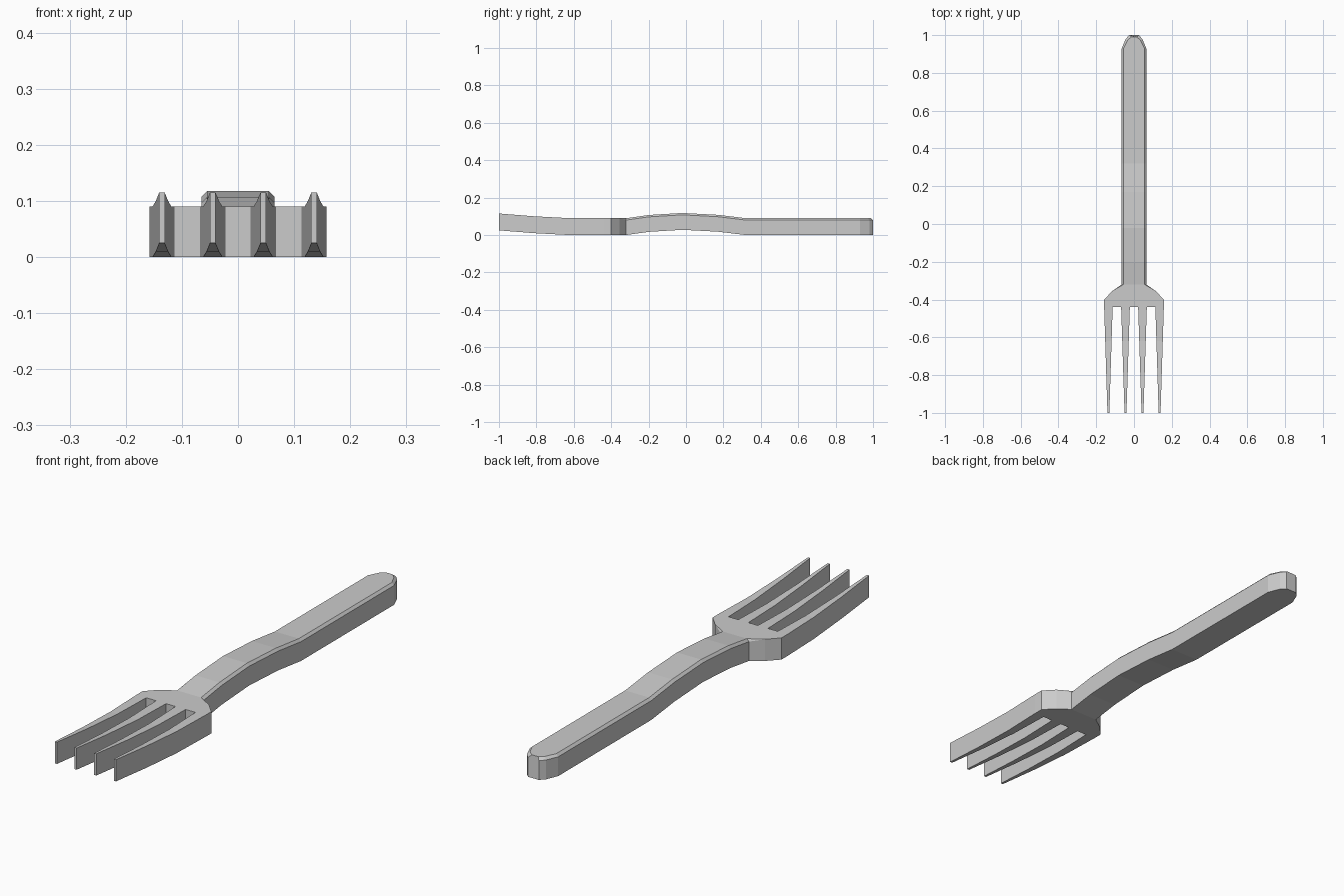
import bpy, bmesh

if "Cube" in bpy.data.objects:
    bpy.data.objects.remove(bpy.data.objects["Cube"])

H = 0.09        # thickness
bm = bmesh.new()


def face(points):
    return bm.faces.new([bm.verts.new(p) for p in points])


def loft(rings, start=False, end=False):
    loops = [[bm.verts.new(p) for p in r] for r in rings]
    n = len(loops[0])
    for a, b in zip(loops, loops[1:]):
        for i in range(n):
            j = (i + 1) % n
            bm.faces.new((a[i], a[j], b[j], b[i]))
    if start:
        bm.faces.new(loops[0])
    if end:
        bm.faces.new(loops[-1])


def ring(y, hw, z=0.0, c=0.01, back=0.0):
    """Cross-section with chamfered top corners."""
    return [(-hw, y, z), (hw, y, z), (hw, y, z + H - c),
            (hw - c, y - back, z + H), (c - hw, y - back, z + H),
            (-hw, y, z + H - c)]


# handle with arched neck, widening into the shoulders
loft([ring(1.0, 0.025, back=0.01), ring(0.98, 0.044, back=0.007),
      ring(0.93, 0.065),
      ring(0.32, 0.065), ring(0.17, 0.065, 0.018), ring(-0.02, 0.065, 0.028),
      ring(-0.2, 0.065, 0.017), ring(-0.32, 0.065),
      ring(-0.355, 0.115, c=0), ring(-0.40, 0.158, c=0)], start=True)

# tine root plate
W, Y0, Y1 = 0.158, -0.40, -0.44
roots = [-0.158, -0.113, -0.068, -0.022, 0.022, 0.068, 0.113, 0.158]
for z in (0, H):
    face([(W, Y0, z), (-W, Y0, z)] + [(x, Y1, z) for x in roots])
for x in (-W, W):
    face([(x, Y0, 0), (x, Y1, 0), (x, Y1, H), (x, Y0, H)])
for a, b in zip(roots[1:-1:2], roots[2::2]):     # slot ends
    face([(a, Y1, 0), (b, Y1, 0), (b, Y1, H), (a, Y1, H)])

# four tapered, upturned tines
for a, b in zip(roots[::2], roots[1::2]):
    mid = (a + b) / 2
    sections = []
    for y, z in ((Y1, 0), (-0.62, 0.0), (-0.81, 0.01), (-1.0, 0.025)):
        t = (y - Y1) / (-1 - Y1)
        hw = (b - a) / 2 * (1 - t) + 0.005 * t
        sections.append([(mid - hw, y, z), (mid + hw, y, z),
                         (mid + hw, y, z + H), (mid - hw, y, z + H)])
    loft(sections, end=True)

# weld everything into one solid
bmesh.ops.remove_doubles(bm, verts=bm.verts[:], dist=0.0005)
bmesh.ops.recalc_face_normals(bm, faces=bm.faces[:])
mesh = bpy.data.meshes.new("fork")
bm.to_mesh(mesh)
bm.free()
bpy.context.collection.objects.link(bpy.data.objects.new("fork", mesh))
